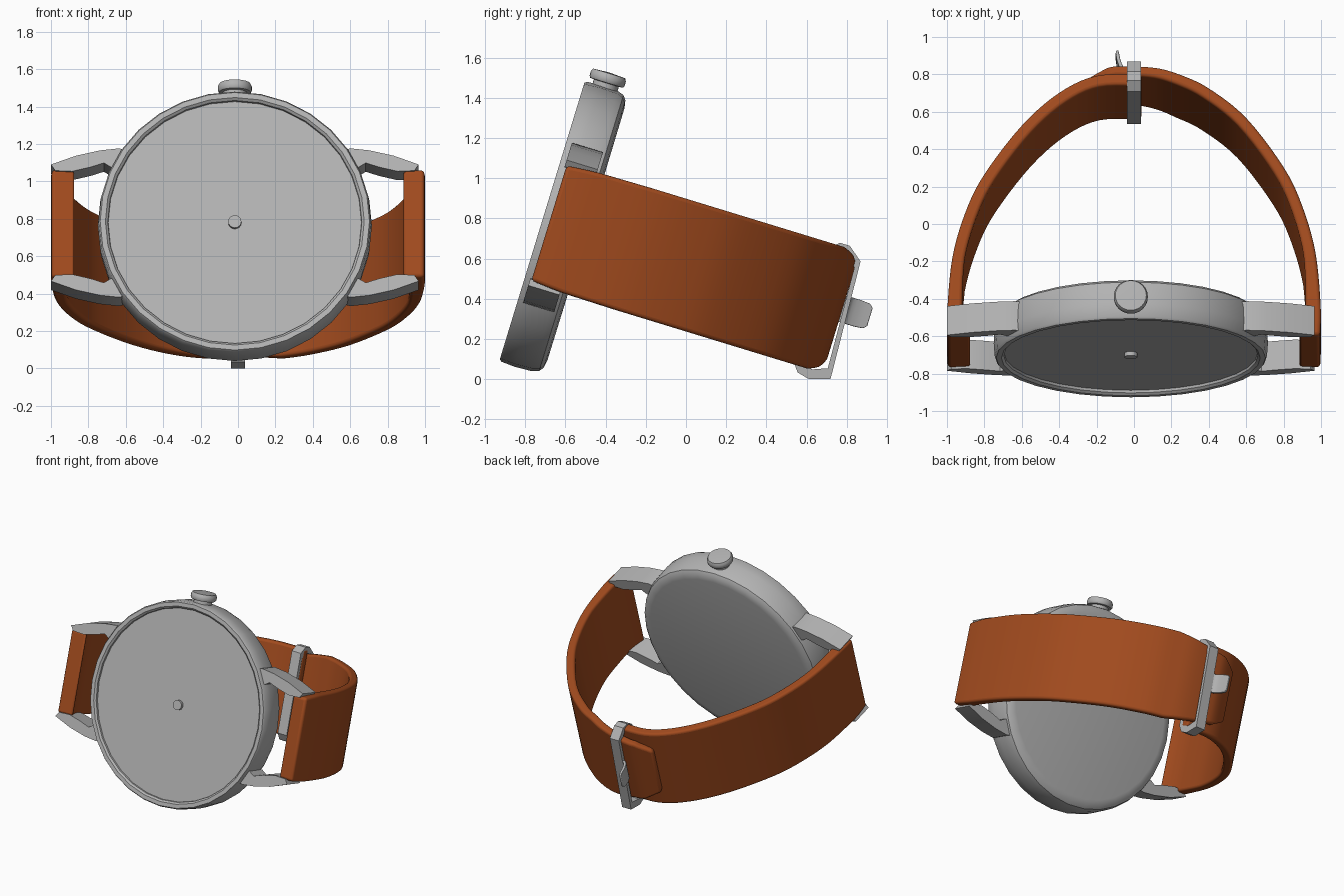
import bpy, bmesh, math
from mathutils import Matrix, Vector

if "Cube" in bpy.data.objects:
    bpy.data.objects.remove(bpy.data.objects["Cube"])

# Watch frame: local x = width, y = depth behind the dial, z = up the dial; whole watch leans back
FRAME = Matrix.Translation((0, -0.716, 0.787)) @ Matrix.Rotation(math.radians(-17), 4, 'X')
CX = -0.017  # case centre in x


def material(name, rgb):
    m = bpy.data.materials.new(name)
    m.diffuse_color = (*rgb, 1)
    m.use_nodes = True
    m.node_tree.nodes["Principled BSDF"].inputs["Base Color"].default_value = m.diffuse_color
    return m


leather = material("brown_leather", (0.36, 0.07, 0.013))
steel = material("dark_steel", (0.45, 0.45, 0.45))


def finish(name, bm, mat=steel, bevel=0, angle=35):
    bmesh.ops.recalc_face_normals(bm, faces=bm.faces)
    me = bpy.data.meshes.new(name)
    bm.to_mesh(me)
    bm.free()
    ob = bpy.data.objects.new(name, me)
    bpy.context.collection.objects.link(ob)
    ob.matrix_world = FRAME
    me.materials.append(mat)
    if bevel:
        m = ob.modifiers.new("round", 'BEVEL')
        m.width, m.segments, m.limit_method = bevel, 4, 'ANGLE'
        m.angle_limit = math.radians(50)
    bpy.ops.object.select_all(action='DESELECT')
    ob.select_set(True)
    bpy.context.view_layer.objects.active = ob
    bpy.ops.object.shade_smooth_by_angle(angle=math.radians(angle))
    return ob


def lathe(name, profile, place, n=32):
    """Revolve (radius, height) about z, then move by the place matrix."""
    bm = bmesh.new()
    vs = [bm.verts.new((r, 0, h)) for r, h in profile]
    es = [bm.edges.new(p) for p in zip(vs, vs[1:])]
    bmesh.ops.spin(bm, geom=vs + es, cent=(0, 0, 0), axis=(0, 0, 1),
                   angle=math.tau, steps=n, use_duplicate=False)
    bmesh.ops.remove_doubles(bm, verts=bm.verts, dist=1e-4)
    bm.transform(place)
    return finish(name, bm)


def band(name, knots, side, mat=steel, zc=0, bevel=0.02, sub=5):
    """Strip along knots (x, y, thickness, half width); side = direction of thickness."""
    pts = []
    K = [Vector(k) for k in knots]
    for i in range(len(K) - 1):
        a, b = K[i], K[i + 1]
        p, q = K[max(i - 1, 0)], K[min(i + 2, len(K) - 1)]
        for s in range(sub):
            t = s / sub
            lin = a.lerp(b, t)
            c = 0.5 * (2*a + (b - p)*t + (2*p - 5*a + 4*b - q)*t*t + (3*a - p - 3*b + q)*t**3)
            pts.append((c[0], c[1], lin[2], lin[3]))
    pts.append(tuple(K[-1]))
    bm = bmesh.new()
    rings = []
    for i, (x, y, th, w) in enumerate(pts):
        p, q = pts[max(i - 1, 0)], pts[min(i + 1, len(pts) - 1)]
        d = Vector((q[0] - p[0], q[1] - p[1])).normalized()
        nx, ny = -d.y * side * th, d.x * side * th
        rings.append([bm.verts.new(v) for v in (
            (x, y, zc + w), (x, y, zc - w), (x + nx, y + ny, zc - w), (x + nx, y + ny, zc + w))])
    for a, b in zip(rings, rings[1:]):
        for j in range(4):
            k = (j + 1) % 4
            bm.faces.new((a[j], a[k], b[k], b[j]))
    bm.faces.new(rings[0])
    bm.faces.new(rings[-1])
    return finish(name, bm, mat, bevel, 40)


# Case with bezel, recessed dial and rounded back; the lathe axis becomes depth
to_depth = Matrix.Translation((CX, 0, 0)) @ Matrix.Rotation(math.radians(-90), 4, 'X')
lathe("case", [(0, .026), (.677, .026), (.679, .012), (.692, 0), (.72, 0),
               (.728, .012), (.733, .08), (.729, .17), (.718, .204), (.695, .221),
               (.655, .228), (0, .23)], to_depth)
lathe("hand_pin", [(0, .004), (.035, .004), (.035, .03), (0, .03)], to_depth, 16)

# Crown on top of the case
lathe("crown", [(0, .69), (.065, .69), (.065, .75), (.085, .752), (.091, .762), (.091, .785),
                (.083, .80), (0, .805)], Matrix.Translation((CX, .105, 0)), 24)

# Four curved lugs
LUG = [(.55, .40), (.62, .416), (.72, .405), (.85, .375), (.983, .326), (.96, .292),
       (.87, .288), (.77, .312), (.70, .335), (.66, .31), (.55, .31)]
for sx, h in ((1, "right"), (-1, "left")):
    for sz, v in ((1, "upper"), (-1, "lower")):
        bm = bmesh.new()
        f = bm.faces.new([bm.verts.new((CX + sx * x, .028, sz * z)) for x, z in LUG])
        ext = bmesh.ops.extrude_face_region(bm, geom=[f], use_keep_orig=True)
        bmesh.ops.translate(bm, vec=(0, .162, 0),
                            verts=[g for g in ext["geom"] if isinstance(g, bmesh.types.BMVert)])
        finish(f"{v}_{h}_lug", bm)

# Strap halves: the long one passes over the short one and ends in a clipped tip
W = .316
band("long_strap", [(.995, .035, .115, .298), (.998, .20, .08, .312), (.97, .50, .065, W),
                    (.90, .757, .062, W), (.80, .975, .062, W), (.60, 1.25, .062, W),
                    (.40, 1.415, .062, W), (.25, 1.49, .06, W), (.12, 1.535, .058, .295),
                    (-.05, 1.555, .055, .26), (-.14, 1.55, .055, .25), (-.26, 1.50, .052, .18)],
     1, leather, 0, .025)
band("short_strap", [(-.995, .035, .125, .298), (-.998, .18, .08, .312), (-.97, .475, .066, W),
                     (-.90, .726, .066, W), (-.80, .935, .066, W), (-.60, 1.207, .066, W),
                     (-.40, 1.39, .066, W), (-.20, 1.485, .066, W), (.04, 1.492, .066, W)],
     -1, leather, 0, .028)

# Buckle frame: an eight-sided loop round both strap layers, with solid ends
OUT = [(1.40, .29), (1.45, .33), (1.50, .33), (1.574, .271),
       (1.602, -.331), (1.50, -.364), (1.435, -.348), (1.40, -.30)]
bm = bmesh.new()
loops = []
for x in (-.038, .038):
    loops.append([bm.verts.new((x, y, z)) for y, z in OUT])
    loops.append([bm.verts.new((x, 1.5 + (y - 1.5) * .72, z * .86)) for y, z in OUT])
for a, b in ((0, 1), (1, 3), (3, 2), (2, 0)):
    for i in range(8):
        j = (i + 1) % 8
        bm.faces.new((loops[a][i], loops[a][j], loops[b][j], loops[b][i]))
finish("buckle_frame", bm, angle=25)

# Buckle tongue, curling outward
band("buckle_tongue", [(.01, 1.575, .02, .068), (-.045, 1.585, .02, .068),
                       (-.07, 1.635, .02, .068), (-.08, 1.68, .018, .064),
                       (-.083, 1.70, .012, .045)], 1, steel, .02, .005, 3)
